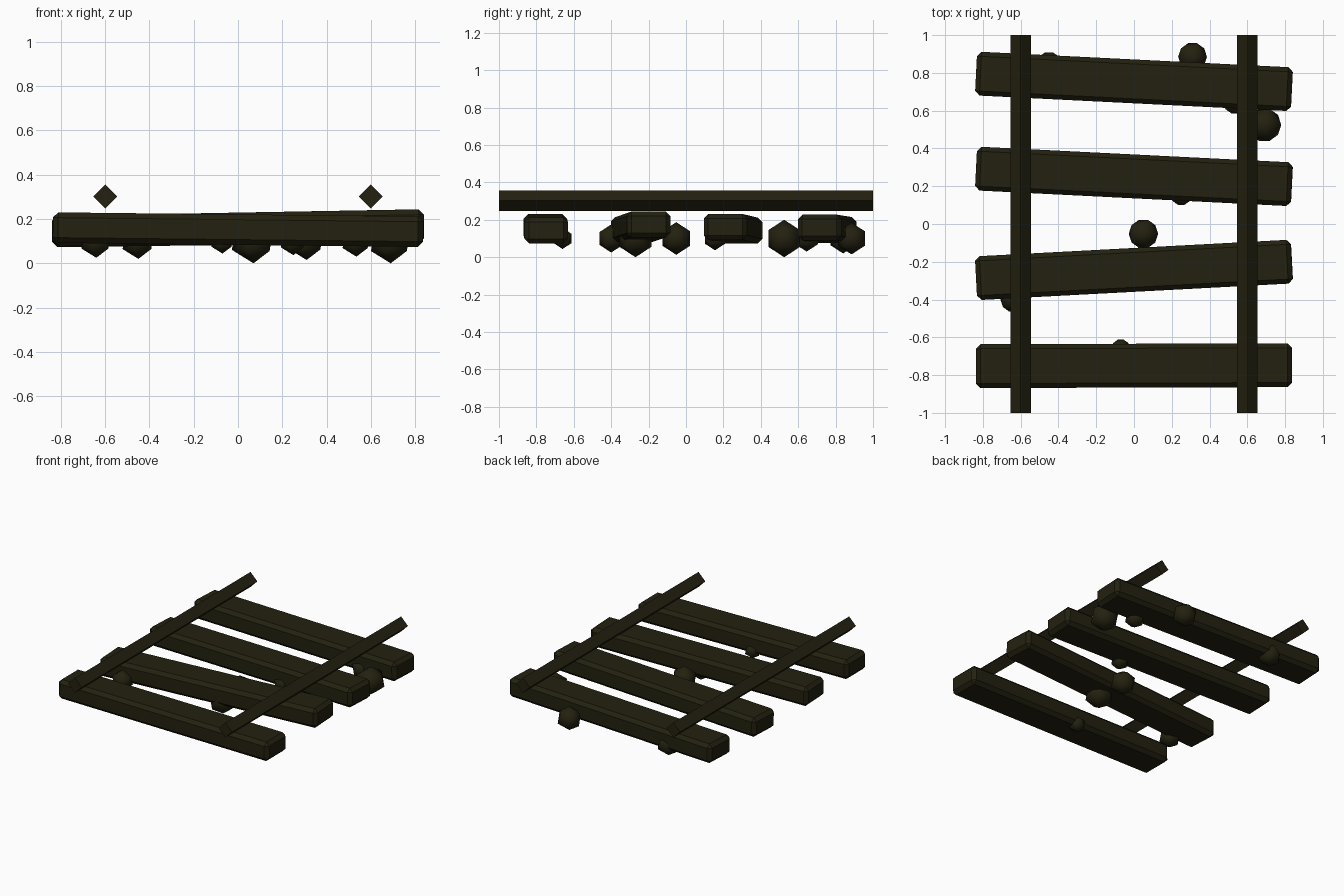
import bpy, bmesh
from mathutils import Matrix, Euler
from math import pi

if "Cube" in bpy.data.objects:
    bpy.data.objects.remove(bpy.data.objects["Cube"])

mat = bpy.data.materials.new("dark olive brown")
mat.diffuse_color = (0.017, 0.015, 0.005, 1.0)
mat.use_nodes = True
mat.node_tree.nodes["Principled BSDF"].inputs["Base Color"].default_value = mat.diffuse_color


def make_object(name, bm, smooth):
    mesh = bpy.data.meshes.new(name)
    bmesh.ops.recalc_face_normals(bm, faces=bm.faces)
    for f in bm.faces:
        f.smooth = smooth and len(f.verts) < 5
    bm.to_mesh(mesh)
    bm.free()
    mesh.materials.append(mat)
    obj = bpy.data.objects.new(name, mesh)
    bpy.context.collection.objects.link(obj)
    return obj


# Chamfered wooden sleepers: y, z, yaw, tilt (positive raises the right end)
sleepers = [
    (-0.750, 0.152, 0.003, -0.011),
    (-0.243, 0.160, 0.053, 0.018),
    (0.252, 0.152, -0.050, 0.012),
    (0.755, 0.152, -0.050, 0.008),
]
for i, (y, z, yaw, tilt) in enumerate(sleepers, 1):
    bm = bmesh.new()
    bmesh.ops.create_cube(bm, size=1.0)
    bmesh.ops.scale(bm, vec=(1.674, 0.232, 0.138), verts=bm.verts)
    bmesh.ops.bevel(bm, geom=list(bm.edges), offset=0.024, segments=1,
                    affect='EDGES', profile=0.5)
    obj = make_object(f"sleeper_{i}", bm, False)
    obj.location = (0, y, z)
    obj.rotation_euler = Euler((0, -tilt, yaw))

# Diamond-section rails running front to back
for side, x in (("left", -0.6), ("right", 0.6)):
    bm = bmesh.new()
    bmesh.ops.create_cone(bm, cap_ends=True, segments=4, radius1=0.054,
                          radius2=0.054, depth=2.0,
                          matrix=Matrix.Rotation(pi / 2, 4, 'X'))
    # Make sure the corners point straight up, down and sideways
    if max(v.co.z for v in bm.verts) < 0.05:
        bmesh.ops.rotate(bm, verts=bm.verts, matrix=Matrix.Rotation(pi / 4, 3, 'Y'))
    obj = make_object(f"{side}_rail", bm, False)
    obj.location = (x, 0, 0.302)

# Ballast stones between and under the sleepers: x, y, radius
stones = [
    (0.69, 0.525, 0.100), (0.31, 0.885, 0.085), (0.05, -0.052, 0.087),
    (-0.45, 0.840, 0.080), (0.535, 0.645, 0.070), (0.25, 0.155, 0.063),
    (-0.64, -0.400, 0.075), (-0.07, -0.660, 0.056), (0.07, -0.270, 0.100),
]
for i, (x, y, r) in enumerate(stones, 1):
    bm = bmesh.new()
    bmesh.ops.create_icosphere(bm, subdivisions=1, radius=r)
    obj = make_object(f"stone_{i}", bm, True)
    obj.location = (x, y, 0.10)
